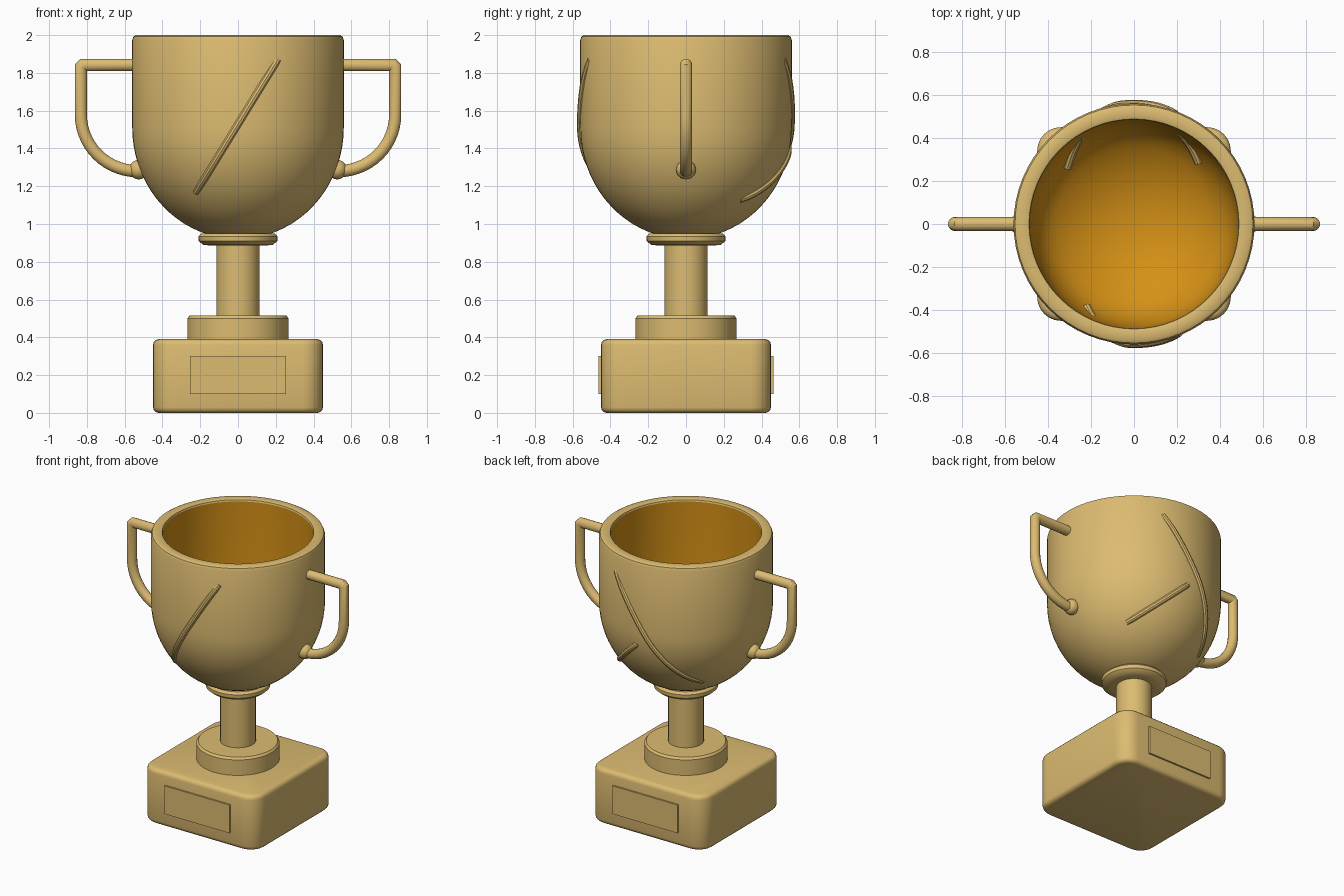
import bpy, bmesh, math
from mathutils import Vector

if "Cube" in bpy.data.objects:
    bpy.data.objects.remove(bpy.data.objects["Cube"])


def material(name, rgb):
    m = bpy.data.materials.new(name)
    m.diffuse_color = (*rgb, 1)
    m.use_nodes = True
    m.node_tree.nodes["Principled BSDF"].inputs["Base Color"].default_value = m.diffuse_color
    return m


GOLD = material("pale gold", (0.72, 0.50, 0.165))
ORANGE = material("amber lining", (0.66, 0.28, 0.008))


def finish(name, bm, mat, angle=35):
    me = bpy.data.meshes.new(name)
    bm.to_mesh(me)
    bm.free()
    ob = bpy.data.objects.new(name, me)
    bpy.context.collection.objects.link(ob)
    me.materials.append(mat)
    bpy.ops.object.select_all(action='DESELECT')
    ob.select_set(True)
    bpy.context.view_layer.objects.active = ob
    bpy.ops.object.shade_smooth_by_angle(angle=math.radians(angle))
    return ob


def lathe(name, profile, mat, steps=64):
    """Spin an (r, z) profile, listed bottom to top on the outside."""
    bm = bmesh.new()
    vs = [bm.verts.new((r, 0, z)) for r, z in profile]
    es = [bm.edges.new(p) for p in zip(vs, vs[1:])]
    bmesh.ops.spin(bm, geom=vs + es, cent=(0, 0, 0), axis=(0, 0, 1),
                   angle=math.tau, steps=steps, use_merge=False)
    bmesh.ops.remove_doubles(bm, verts=bm.verts, dist=1e-4)
    bmesh.ops.recalc_face_normals(bm, faces=bm.faces)
    return finish(name, bm, mat)


def tube(name, points, radius, mat, sides=14):
    """Sweep a circle along a path with mitred corners and closed ends."""
    bm = bmesh.new()
    pts = [Vector(p) for p in points]
    rings = []
    for i, p in enumerate(pts):
        a = (p - pts[i - 1]).normalized() if i else (pts[1] - p).normalized()
        b = (pts[i + 1] - p).normalized() if i < len(pts) - 1 else a
        t = (a + b).normalized()
        side = Vector((0, 1, 0))
        side = (side - t * side.dot(t)).normalized()
        up = t.cross(side) / max(0.5, t.dot(a))
        rings.append([bm.verts.new(p + radius * (side * math.cos(k * math.tau / sides)
                      + up * math.sin(k * math.tau / sides))) for k in range(sides)])
    for r0, r1 in zip(rings, rings[1:]):
        for k in range(sides):
            n = (k + 1) % sides
            bm.faces.new((r0[k], r0[n], r1[n], r1[k]))
    bm.faces.new(rings[0])
    bm.faces.new(rings[-1])
    bmesh.ops.recalc_face_normals(bm, faces=bm.faces)
    return finish(name, bm, mat)


def box(name, size, centre, mat, corner=0.0, edge=0.0):
    bm = bmesh.new()
    bmesh.ops.create_cube(bm, size=1)
    for v in bm.verts:
        v.co = Vector([c + s * x for c, s, x in zip(centre, size, v.co)])
    if corner:
        upright = [e for e in bm.edges if abs(e.verts[0].co.z - e.verts[1].co.z) > 0.01]
        bmesh.ops.bevel(bm, geom=upright, offset=corner, segments=6, profile=0.5, affect='EDGES')
    if edge:
        rim = [e for e in bm.edges if abs(e.verts[0].co.z - e.verts[1].co.z) < 1e-4]
        bmesh.ops.bevel(bm, geom=rim, offset=edge, segments=3, profile=0.5, affect='EDGES')
    return finish(name, bm, mat)


# Bowl: half ellipse below, straight wall above
R, ZC, B = 0.56, 1.51, 0.59


def bowl_radius(z):
    return R if z >= ZC else R * math.sqrt(max(0, 1 - ((z - ZC) / B) ** 2))


curve = [(R * math.sin(a), ZC - B * math.cos(a))
         for a in (math.pi / 2 * i / 18 for i in range(19))]
lathe("bowl", curve + [(R, 1.975), (0.553, 1.993), (0.54, 2.0), (0.498, 2.0),
                       (0.488, 1.996), (0.485, 1.985)], GOLD)
lathe("bowl_lining", [(0.485, 1.985), (0.485, 1.4), (0.478, 1.3), (0.463, 1.22), (0.438, 1.16),
                      (0.405, 1.11), (0.36, 1.07), (0.3, 1.03), (0.22, 0.99),
                      (0.12, 0.962), (0, 0.95)], ORANGE)

# Stem, collar and foot disc
lathe("collar", [(0, 0.885), (0.14, 0.885), (0.185, 0.89), (0.208, 0.91), (0.21, 0.935),
                 (0.195, 0.95), (0.1, 0.95), (0, 0.95)], GOLD, 40)
lathe("stem", [(0.115, 0.48), (0.115, 0.9)], GOLD, 32)
lathe("foot_disc", [(0.268, 0.37), (0.268, 0.5), (0.256, 0.515), (0, 0.515)], GOLD, 48)

# Base block with front and back plaques
box("base", (0.9, 0.9, 0.39), (0, 0, 0.195), GOLD, corner=0.11, edge=0.03)
for label, s in (("front", -1), ("back", 1)):
    box(label + "_plaque", (0.51, 0.03, 0.2), (0, s * 0.447, 0.2), GOLD)

# Handles
for label, s in (("left", -1), ("right", 1)):
    path = [(s * 0.52, 0, 1.842), (s * 0.82, 0, 1.842), (s * 0.832, 0, 1.83)]
    path += [(s * (0.532 + 0.3 * math.cos(a)), 0, 1.58 - 0.3 * math.sin(a))
             for a in (math.pi / 2 * i / 14 for i in range(15))]
    tube(label + "_handle", path, 0.033, GOLD)
    bm = bmesh.new()
    bmesh.ops.create_uvsphere(bm, u_segments=16, v_segments=10, radius=0.052)
    bmesh.ops.translate(bm, verts=bm.verts, vec=(s * 0.525, 0, 1.288))
    finish(label + "_handle_joint", bm, GOLD)


# Slanted ridges that follow the bowl surface
def ridge(name, x0, z0, x1, z1, side, n=20):
    pts = []
    for i in range(n + 1):
        t = i / n
        x, z = x0 + (x1 - x0) * t, z0 + (z1 - z0) * t
        r = bowl_radius(z) - 0.003 - 0.012 * abs(2 * t - 1) ** 6
        pts.append((x, side * math.sqrt(r * r - x * x), z))
    tube(name, pts, 0.02, GOLD, 10)


ridge("front_ridge", -0.22, 1.17, 0.21, 1.87, -1)
ridge("back_long_ridge", 0.19, 1.87, -0.31, 1.12, 1)
ridge("back_short_ridge", 0.0, 1.41, 0.30, 1.13, 1)
